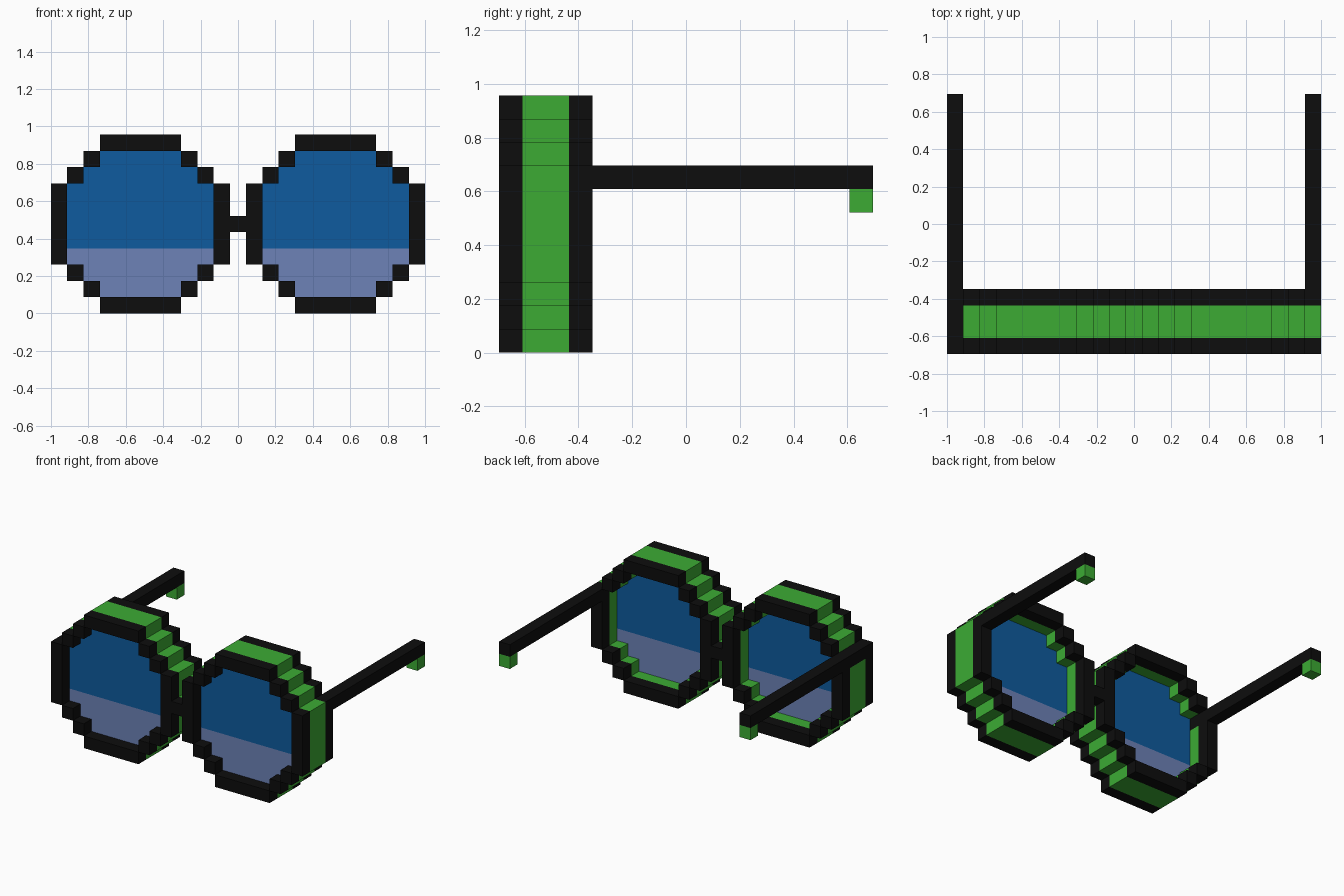
import bpy
import bmesh
from mathutils import Vector

cube = bpy.data.objects.get("Cube")
if cube:
    bpy.data.objects.remove(cube, do_unlink=True)

U = 2 / 23            # edge length of one block
NX, NY = 23, 16       # block counts in width and depth


def material(name, rgb):
    m = bpy.data.materials.new(name)
    m.use_nodes = True
    m.diffuse_color = (*rgb, 1)
    bsdf = m.node_tree.nodes["Principled BSDF"]
    bsdf.inputs["Base Color"].default_value = (*rgb, 1)
    bsdf.inputs["Roughness"].default_value = 0.8
    return m


BLACK = material("black", (0.004, 0.004, 0.004))
GREEN = material("green", (0.045, 0.407, 0.034))
BLUE = material("deep blue", (0.0044, 0.105, 0.342))
PALE = material("pale blue", (0.153, 0.223, 0.474))

blocks = {}           # grid cell -> (part, material)


def fill(part, mat, xs, ys, zs):
    for x in xs:
        for y in ys:
            for z in zs:
                blocks[x, y, z] = (part, mat)


def layer_colour(y):
    return GREEN if y in (1, 2) else BLACK


# Stepped round rims, four layers deep, with a lens set one layer back
for side, x0 in (("right", 0), ("left", 12)):
    for z in range(11):
        inset = max(3 - z, z - 7, 0)
        lo, hi = x0 + inset, x0 + 10 - inset
        edge = z in (0, 10)
        rim = range(lo, hi + 1) if edge else (lo, hi)
        for y in range(4):
            fill(side + "_rim", layer_colour(y), rim, [y], [z])
        if not edge:
            fill(side + "_lens", PALE if z < 4 else BLUE, range(lo + 1, hi), [1], [z])

# Bridge, layered like the rims
for y in range(4):
    fill("bridge", layer_colour(y), [11], [y], [5])

# Temples with ear tips; the right one runs through to the front of the rim
for side, x, start in (("right", 0, 0), ("left", NX - 1, 4)):
    fill(side + "_temple", BLACK, [x], range(start, NY), [7])
    fill(side + "_ear_tip", GREEN, [x], [NY - 1], [6])


def build(part):
    """Mesh the outer faces of one part, skipping faces hidden by a neighbour."""
    bm = bmesh.new()
    mats = []
    for cell, (name, mat) in blocks.items():
        if name != part:
            continue
        if mat not in mats:
            mats.append(mat)
        centre = Vector(cell) + Vector((0.5 - NX / 2, 0.5 - NY / 2, 0.5))
        for axis in range(3):
            for sign in (-1, 1):
                n = Vector((0, 0, 0))
                n[axis] = sign
                if tuple(int(c + d) for c, d in zip(cell, n)) in blocks:
                    continue
                a = Vector((0, 0, 0))
                a[(axis + 1) % 3] = 0.5
                b = n.cross(a)
                mid = centre + n / 2
                corners = (mid + a + b, mid - a + b, mid - a - b, mid + a - b)
                face = bm.faces.new([bm.verts.new(c * U) for c in corners])
                face.material_index = mats.index(mat)
    bmesh.ops.remove_doubles(bm, verts=bm.verts, dist=U / 100)
    # Merge the coplanar faces of each colour
    bmesh.ops.dissolve_limit(bm, angle_limit=0.01, verts=bm.verts,
                             edges=bm.edges, delimit={'MATERIAL'})
    mesh = bpy.data.meshes.new(part)
    bm.to_mesh(mesh)
    bm.free()
    for m in mats:
        mesh.materials.append(m)
    bpy.context.collection.objects.link(bpy.data.objects.new(part, mesh))


for part in sorted({name for name, _ in blocks.values()}):
    build(part)
